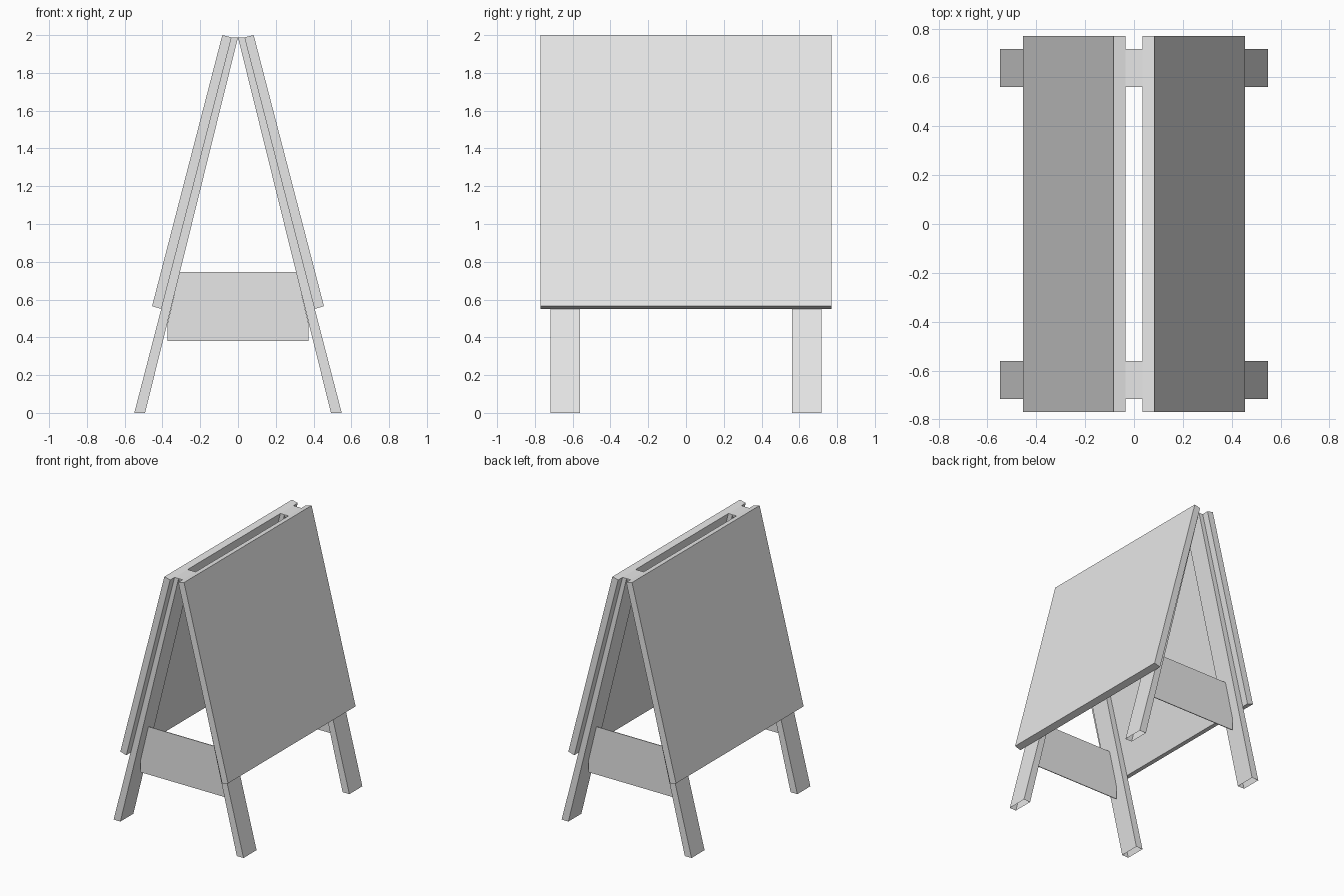
import bpy
import bmesh

cube = bpy.data.objects.get("Cube")
if cube:
    bpy.data.objects.remove(cube, do_unlink=True)

grey = bpy.data.materials.new("light grey")
grey.use_nodes = True
colour = (0.8, 0.8, 0.8, 1.0)
grey.diffuse_color = colour
grey.node_tree.nodes["Principled BSDF"].inputs["Base Color"].default_value = colour


def extrude_profile(name, profile, y0, y1, side=1, open_bottom=False):
    """Extrude an x-z outline from y0 to y1, optionally mirrored in x."""
    bm = bmesh.new()
    face = bm.faces.new([bm.verts.new((side * x, y0, z)) for x, z in profile])
    grown = bmesh.ops.extrude_face_region(bm, geom=[face])["geom"]
    for v in grown:
        if isinstance(v, bmesh.types.BMVert):
            v.co.y = y1
    bmesh.ops.recalc_face_normals(bm, faces=bm.faces)
    if open_bottom:
        feet = [f for f in bm.faces if all(v.co.z < 0.001 for v in f.verts)]
        bmesh.ops.delete(bm, geom=feet, context="FACES_ONLY")
    mesh = bpy.data.meshes.new(name)
    bm.to_mesh(mesh)
    bm.free()
    mesh.materials.append(grey)
    obj = bpy.data.objects.new(name, mesh)
    bpy.context.collection.objects.link(obj)
    return obj


board = [(0.405, 0.55), (0.455, 0.565), (0.083, 2.0), (0.034, 1.988)]
leg = [(0.492, 0), (0.549, 0), (0.034, 1.988), (0, 1.988)]
brace = [(-0.373, 0.38), (0.373, 0.38), (0.373, 0.475), (0.308, 0.745),
         (-0.308, 0.745), (-0.373, 0.475)]

# Sloping boards and hollow legs on both sides
for side, label in ((1, "left"), (-1, "right")):
    extrude_profile(label + "_board", board, -0.77, 0.77, side)
    for end, place in ((-1, "front"), (1, "back")):
        extrude_profile(f"{place}_{label}_leg", leg, end * 0.56, end * 0.717,
                        side, open_bottom=True)

# Thin braces between the legs at each end
for end, place in ((-1, "front"), (1, "back")):
    extrude_profile(place + "_brace", brace, end * 0.636, end * 0.642)
